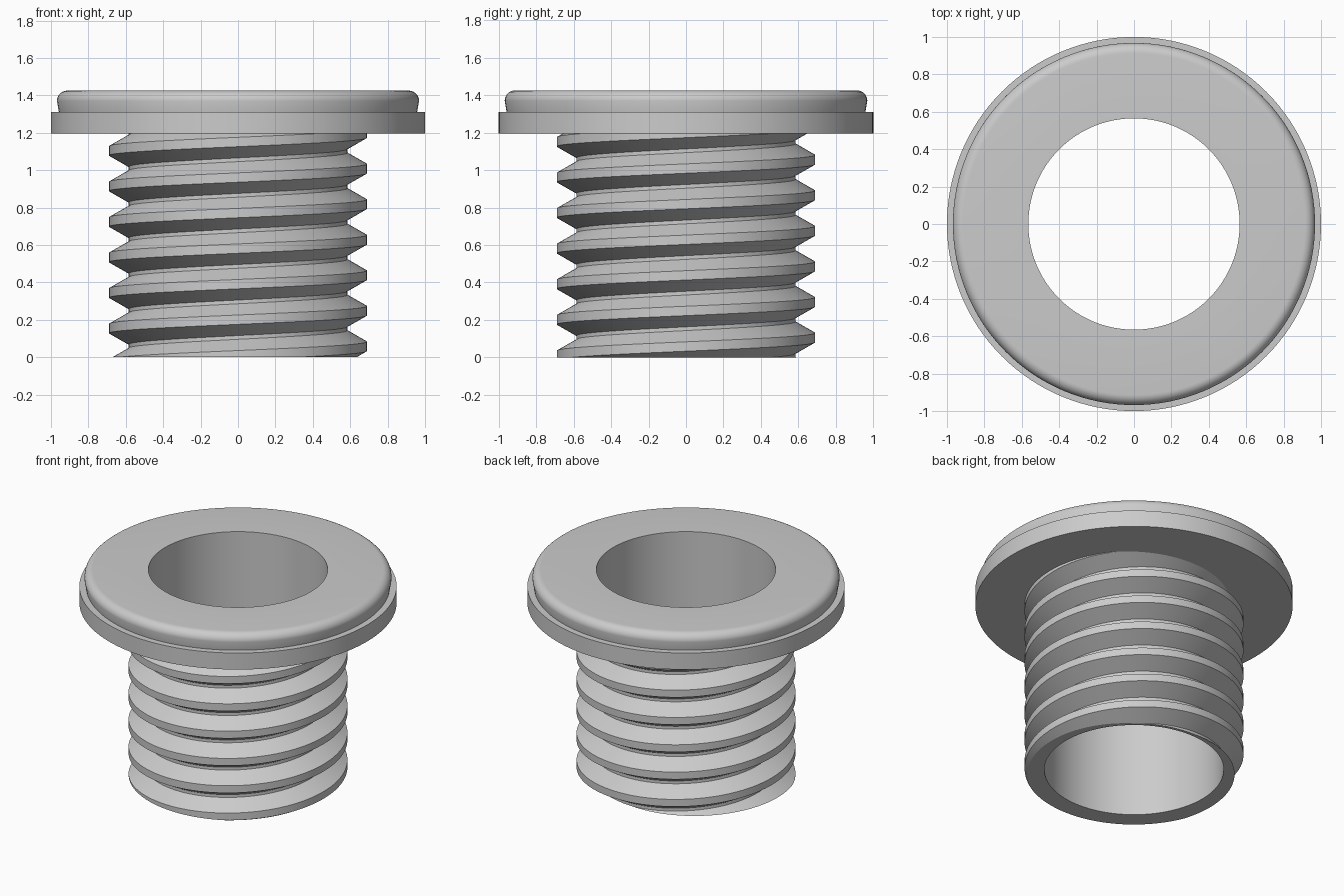
import bpy, bmesh, math
from mathutils import Vector

SEG = 128
BORE = 0.565
HEIGHT = 1.425
FLANGE_Z = 1.195
PITCH = 0.19

cube = bpy.data.objects.get("Cube")
if cube:
    bpy.data.objects.remove(cube, do_unlink=True)

grey = bpy.data.materials.new("plain grey")
grey.use_nodes = True
colour = (0.6, 0.6, 0.6, 1)
grey.diffuse_color = colour
grey.node_tree.nodes["Principled BSDF"].inputs["Base Color"].default_value = colour


def finish(bm, name):
    bmesh.ops.recalc_face_normals(bm, faces=bm.faces)
    mesh = bpy.data.meshes.new(name)
    bm.to_mesh(mesh)
    bm.free()
    mesh.materials.append(grey)
    obj = bpy.data.objects.new(name, mesh)
    bpy.context.collection.objects.link(obj)
    bpy.ops.object.select_all(action='DESELECT')
    obj.select_set(True)
    bpy.context.view_layer.objects.active = obj
    bpy.ops.object.shade_smooth_by_angle(angle=math.radians(25))
    return obj


def ring(bm, r, z):
    return [bm.verts.new((r * math.cos(2 * math.pi * i / SEG),
                          r * math.sin(2 * math.pi * i / SEG), z)) for i in range(SEG)]


def join(bm, a, b, closed=True):
    for i in range(len(a) if closed else len(a) - 1):
        j = (i + 1) % len(a)
        bm.faces.new((a[i], a[j], b[j], b[i]))


# Stepped flange with a rounded top edge, turned around the bore
fillet = 0.055
profile = [(BORE, FLANGE_Z), (1, FLANGE_Z), (1, 1.31), (0.958, 1.31)]
for k in range(9):
    a = math.pi / 2 * k / 8
    profile.append((0.968 - fillet + fillet * math.cos(a),
                    HEIGHT - fillet + fillet * math.sin(a)))
profile.append((BORE, HEIGHT))
bm = bmesh.new()
rings = [ring(bm, r, z) for r, z in profile]
for k in range(len(rings)):
    join(bm, rings[k], rings[(k + 1) % len(rings)])
finish(bm, "flange")

# Right-handed thread: one helical strip, trimmed flat at both ends
section = [(0.69, 0), (0.69, 0.05), (0.585, 0.11), (0.585, 0.13)]
bm = bmesh.new()
rows = []
for turn in range(-2, 8):
    for r, dz in section:
        row = []
        for i in range(SEG + 1):
            a = 2 * math.pi * i / SEG
            z = 0.033 + dz + PITCH * (turn + i / SEG)
            row.append(bm.verts.new((r * math.cos(a), r * math.sin(a), z)))
        rows.append(row)
for a, b in zip(rows, rows[1:]):
    join(bm, a, b, closed=False)
bmesh.ops.remove_doubles(bm, verts=bm.verts, dist=1e-5)
for z, sign in ((0, -1), (FLANGE_Z, 1)):
    bmesh.ops.bisect_plane(bm, geom=bm.verts[:] + bm.edges[:] + bm.faces[:], dist=1e-5,
                           plane_co=(0, 0, z), plane_no=(0, 0, sign), clear_outer=True)
bmesh.ops.remove_doubles(bm, verts=bm.verts, dist=1e-4)

# Bore wall and flat end faces of the threaded tube
join(bm, ring(bm, BORE, 0), ring(bm, BORE, FLANGE_Z))
for z in (0, FLANGE_Z):
    rim = [e for e in bm.edges if e.is_boundary and all(abs(v.co.z - z) < 1e-3 for v in e.verts)]
    bmesh.ops.triangle_fill(bm, edges=rim, use_beauty=True, normal=Vector((0, 0, 1)))
finish(bm, "threaded_tube")
